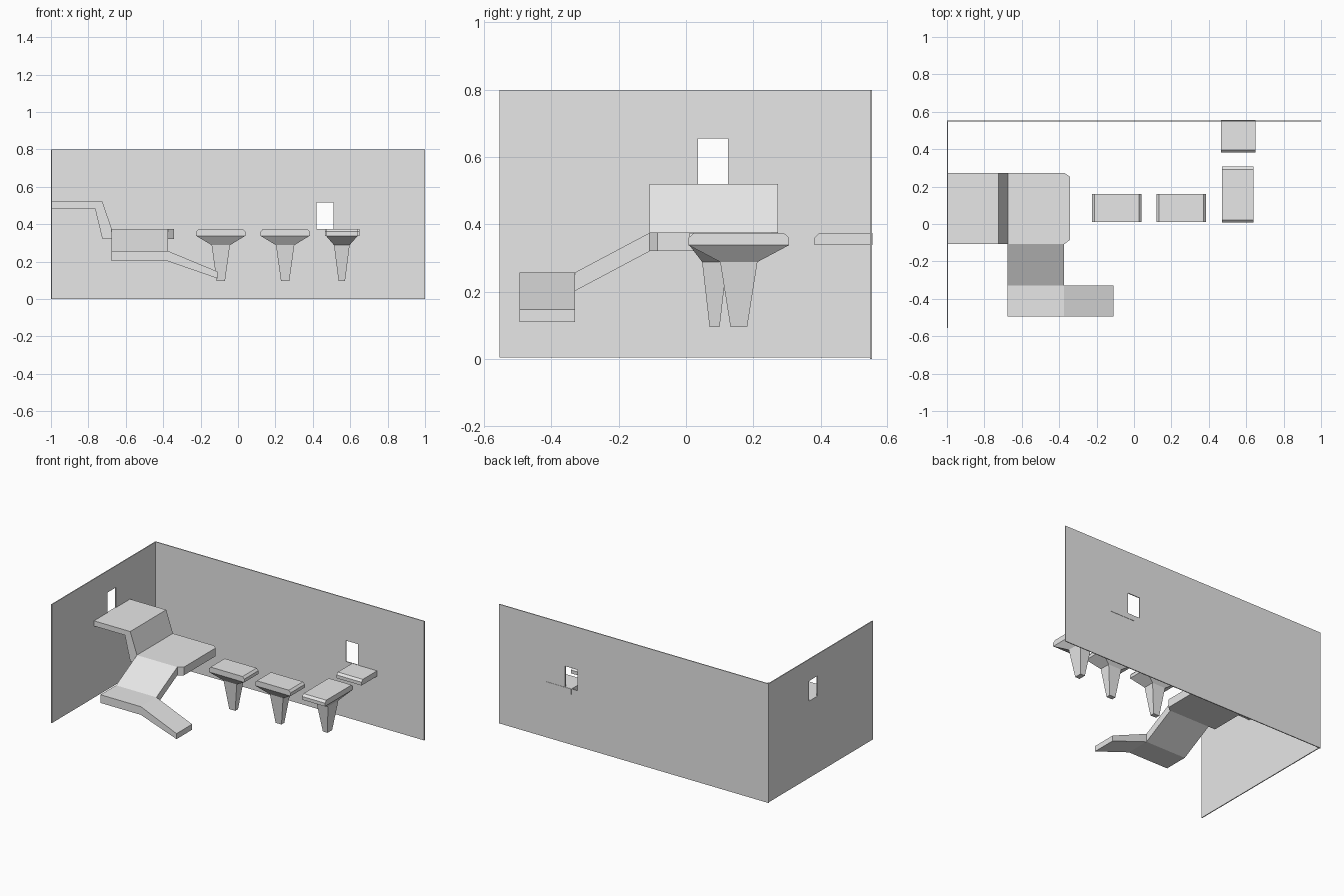
import bpy
import bmesh

if "Cube" in bpy.data.objects:
    bpy.data.objects.remove(bpy.data.objects["Cube"], do_unlink=True)

GREY = (0.8, 0.8, 0.8, 1)
stone = bpy.data.materials.new("light_grey")
stone.use_nodes = True
stone.diffuse_color = GREY
stone.node_tree.nodes["Principled BSDF"].inputs["Base Color"].default_value = GREY


def finish(name, bm):
    """Turn a bmesh into a flat-shaded grey object."""
    bmesh.ops.recalc_face_normals(bm, faces=bm.faces)
    mesh = bpy.data.meshes.new(name)
    bm.to_mesh(mesh)
    bm.free()
    mesh.materials.append(stone)
    obj = bpy.data.objects.new(name, mesh)
    bpy.context.collection.objects.link(obj)
    return obj


def loft(name, rings):
    """Skin a closed solid through rings with equal point counts."""
    bm = bmesh.new()
    loops = [[bm.verts.new(p) for p in ring] for ring in rings]
    n = len(loops[0])
    for low, high in zip(loops, loops[1:]):
        for i in range(n):
            j = (i + 1) % n
            bm.faces.new((low[i], low[j], high[j], high[i]))
    bm.faces.new(loops[0])
    bm.faces.new(loops[-1])
    return finish(name, bm)


def prism(name, axis, start, end, profile):
    """Extrude a 2D profile along one axis."""
    place = {"x": lambda u, v, t: (t, u, v),
             "y": lambda u, v, t: (u, t, v),
             "z": lambda u, v, t: (u, v, t)}[axis]
    return loft(name, [[place(u, v, t) for u, v in profile] for t in (start, end)])


def rect(u0, u1, v0, v1):
    return [(u0, v0), (u1, v0), (u1, v1), (u0, v1)]


def wall(name, axis, start, end, outline, window):
    """Thin wall with a rectangular window cut through it."""
    obj = prism(name, axis, start, end, rect(*outline))
    cutter = prism("window_cutter", axis, start - 0.1, end + 0.1, rect(*window))
    cutter.hide_render = True
    cut = obj.modifiers.new("window", "BOOLEAN")
    cut.operation = "DIFFERENCE"
    cut.solver = "EXACT"
    cut.object = cutter
    bpy.context.view_layer.objects.active = obj
    bpy.ops.object.modifier_apply(modifier=cut.name)
    bpy.data.objects.remove(cutter, do_unlink=True)


# Walls with windows
wall("back_wall", "y", 0.547, 0.553, (-1, 1, 0, 0.8), (0.42, 0.51, 0.375, 0.515))
wall("side_wall", "x", -1, -0.994, (-0.555, 0.547, 0.004, 0.8), (0.035, 0.125, 0.52, 0.655))

# Upper landing with its steep slope down to the main platform
prism("upper_landing", "y", -0.108, 0.274,
      [(-0.994, 0.485), (-0.765, 0.485), (-0.725, 0.32), (-0.675, 0.32),
       (-0.675, 0.375), (-0.725, 0.52), (-0.994, 0.52)])

# Main platform with two clipped corners
prism("main_platform", "z", 0.32, 0.375,
      [(-0.675, -0.108), (-0.373, -0.108), (-0.342, -0.085),
       (-0.342, 0.252), (-0.373, 0.274), (-0.675, 0.274)])

# Ramp and lower walkway
prism("front_ramp", "x", -0.675, -0.375,
      [(-0.108, 0.375), (-0.108, 0.32), (-0.33, 0.202), (-0.33, 0.257)])
prism("lower_walkway", "y", -0.495, -0.33,
      [(-0.675, 0.202), (-0.375, 0.202), (-0.11, 0.11),
       (-0.11, 0.147), (-0.375, 0.257), (-0.675, 0.257)])

# Pedestal platforms: tapered leg, flared underside, slab with bevelled ends
SECTIONS = [(0.022, 0.015, 0.095), (0.049, 0.037, 0.288), (0.132, 0.075, 0.338),
            (0.132, 0.075, 0.36), (0.119, 0.075, 0.374)]


def pedestal(name, cx, cy, scale=1, turned=False):
    rings = []
    for a, b, z in SECTIONS:
        hx, hy = (b, a) if turned else (a, b)
        hx, hy = hx * scale, hy * scale
        rings.append([(x, y, z) for x, y in rect(cx - hx, cx + hx, cy - hy, cy + hy)])
    loft(name, rings)


pedestal("right_pedestal", -0.092, 0.085)
pedestal("middle_pedestal", 0.252, 0.085)
pedestal("left_pedestal", 0.555, 0.157, 1.13, True)

# Ledge through the back wall below the window
prism("wall_ledge", "x", 0.464, 0.65,
      [(0.382, 0.338), (0.555, 0.338), (0.555, 0.374), (0.396, 0.374), (0.382, 0.36)])
